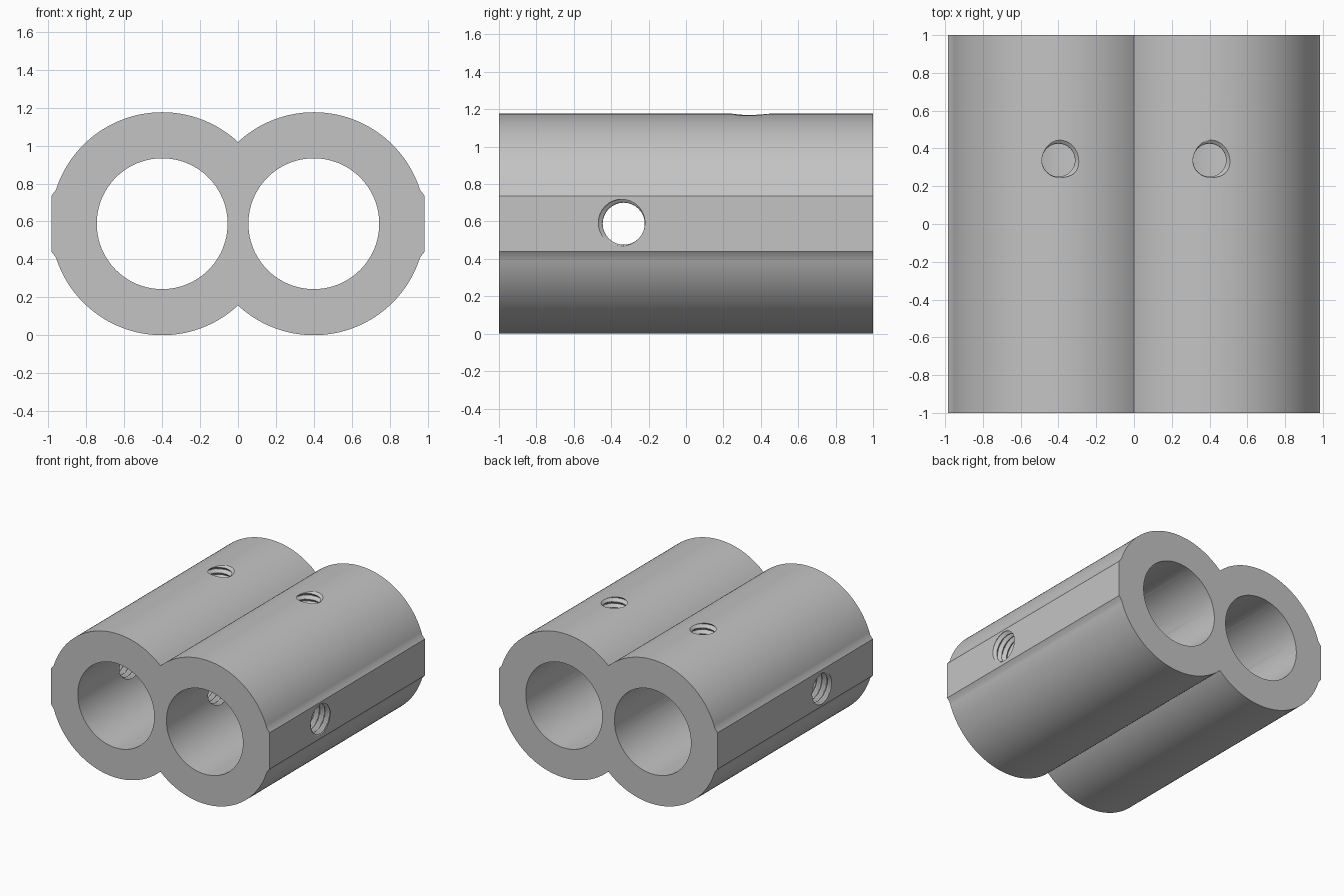
import bpy, bmesh, math
from math import sin, cos, pi, radians, atan2, asin, acos
from mathutils import Vector

cube = bpy.data.objects.get("Cube")
if cube:
    bpy.data.objects.remove(cube, do_unlink=True)

R = 0.588          # outer tube radius, also the axis height
BORE = 0.345       # bore radius
CX = 0.4           # bore axis offset from centre
FLAT_X = 0.984     # side flat
FLAT_H = 0.148     # half height of the flat
RAMP_H = 0.178     # half height where the ramp meets the tube
PITCH = 0.047

grey = bpy.data.materials.new("plain_grey")
grey.use_nodes = True
grey.diffuse_color = (0.55, 0.55, 0.55, 1)
bsdf = grey.node_tree.nodes["Principled BSDF"]
bsdf.inputs["Base Color"].default_value = (0.55, 0.55, 0.55, 1)


def new_object(name, bm):
    bmesh.ops.recalc_face_normals(bm, faces=bm.faces)
    mesh = bpy.data.meshes.new(name)
    bm.to_mesh(mesh)
    bm.free()
    mesh.materials.append(grey)
    obj = bpy.data.objects.new(name, mesh)
    bpy.context.collection.objects.link(obj)
    return obj


def loft(name, rings):
    """Skin a list of closed rings and cap both ends."""
    bm = bmesh.new()
    loops = [[bm.verts.new(p) for p in ring] for ring in rings]
    for a, b in zip(loops, loops[1:]):
        for i in range(len(a)):
            j = (i + 1) % len(a)
            bm.faces.new((a[i], a[j], b[j], b[i]))
    bm.faces.new(loops[0])
    bm.faces.new(loops[-1])
    return new_object(name, bm)


def arc(start, end, steps=56):
    angles = [start + (end - start) * i / steps for i in range(steps + 1)]
    return [(CX + R * cos(a), R * sin(a)) for a in angles]


def circle_ring(y, cx, radius, sides=128):
    return [(cx + radius * cos(2 * pi * i / sides), y,
             R + radius * sin(2 * pi * i / sides)) for i in range(sides)]


def thread_cutter(name, axis, centre, radius, shift, t0, t1, t_open, phase):
    """Circle shifted off its axis and twisted along it: a threaded hole."""
    sides, per_turn = 32, 14
    steps = math.ceil((t1 - t0) / PITCH * per_turn)
    rings = []
    for k in range(steps + 1):
        t = t0 + (t1 - t0) * k / steps
        turn = phase + 2 * pi * (t - t_open) / PITCH
        ring = []
        for i in range(sides):
            a = 2 * pi * i / sides
            u = centre[0] + shift * cos(turn) + radius * cos(a)
            v = centre[1] + shift * sin(turn) + radius * sin(a)
            ring.append(Vector((t, u, v)) if axis == "x" else Vector((u, v, t)))
        rings.append(ring)
    return loft(name, rings)


# Double tube outline: one half, then the same half turned about the centre
notch = acos(-CX / R)
ramp = asin(RAMP_H / R)
half = (arc(-notch, -ramp) + [(FLAT_X, -FLAT_H), (FLAT_X, FLAT_H)]
        + arc(ramp, notch)[:-1])
outline = half + [(-x, -z) for x, z in half]
body = loft("double_tube_body", [[(x, y, z + R) for x, z in outline] for y in (-1, 1)])

# Long bores
cutters = [loft("bore_cutter", [circle_ring(y, s * CX, BORE) for y in (-1.1, 1.1)])
           for s in (-1, 1)]

# Threaded cross hole through both side walls and the middle wall
for t0, t1 in ((-1.03, -0.68), (-0.11, 0.11), (0.68, 1.03)):
    cutters.append(thread_cutter("side_thread_cutter", "x", (-0.333, R),
                                 0.125, 0.0125, t0, t1, FLAT_X, radians(155)))

# Threaded holes from the top into each bore
for s in (-1, 1):
    cutters.append(thread_cutter("top_thread_cutter", "z", (s * CX, 0.338),
                                 0.099, 0.0115, 0.88, 1.22, 2 * R, radians(40)))

for cutter in cutters:
    mod = body.modifiers.new(cutter.name, "BOOLEAN")
    mod.operation = "DIFFERENCE"
    mod.solver = "EXACT"
    mod.object = cutter

# Bake the cuts and remove the helpers
bpy.context.view_layer.update()
graph = bpy.context.evaluated_depsgraph_get()
result = bpy.data.meshes.new_from_object(body.evaluated_get(graph))
body.modifiers.clear()
body.data = result
for cutter in cutters:
    bpy.data.objects.remove(cutter, do_unlink=True)
result.materials.clear()
result.materials.append(grey)
for poly in result.polygons:
    poly.material_index = 0

bpy.ops.object.select_all(action="DESELECT")
body.select_set(True)
bpy.context.view_layer.objects.active = body
bpy.ops.object.shade_smooth_by_angle(angle=radians(25))
